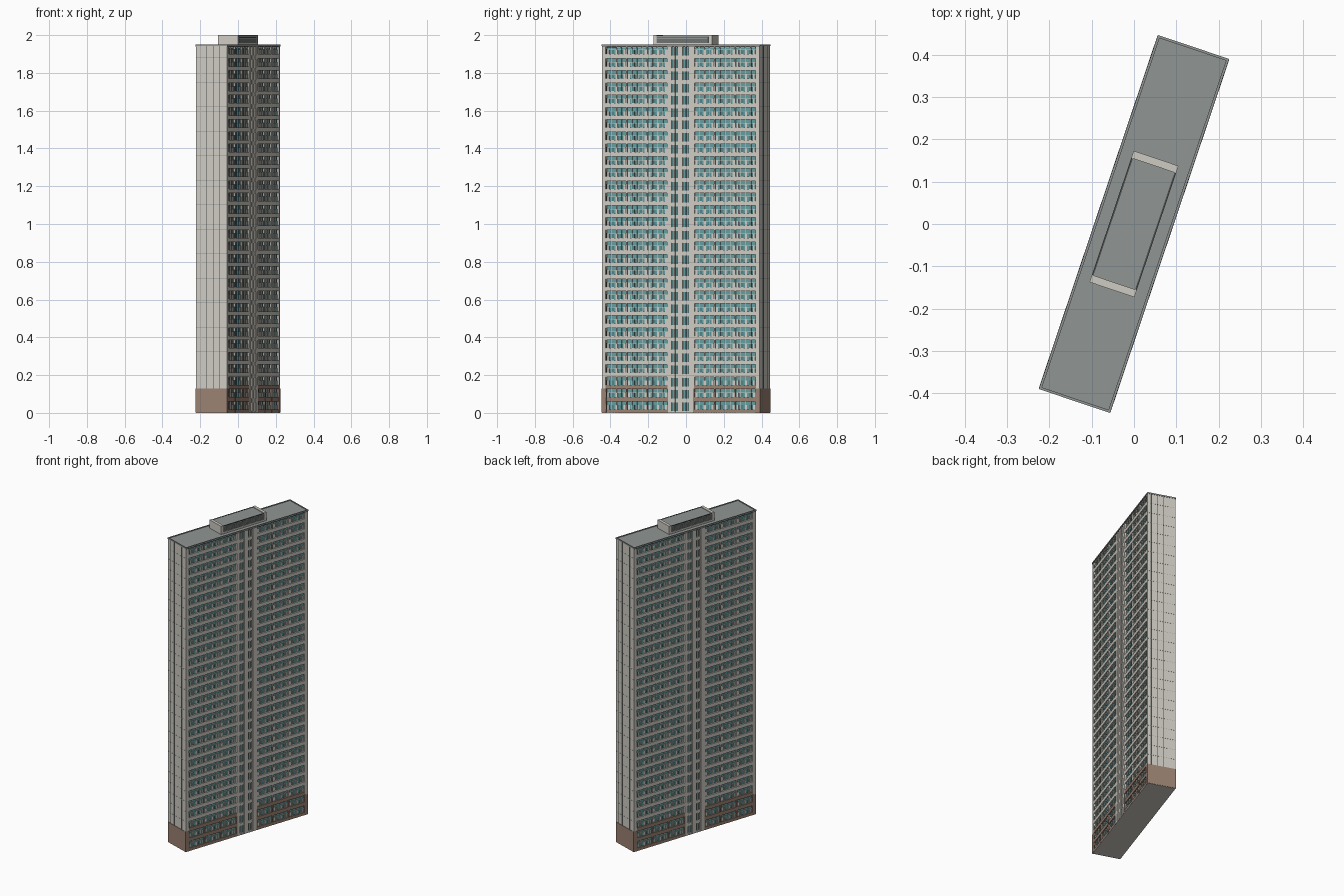
import bpy, math
from mathutils import Matrix

cube = bpy.data.objects.get("Cube")
if cube:
    bpy.data.objects.remove(cube)


def material(name, r, g, b):
    m = bpy.data.materials.new(name)
    m.use_nodes = True
    m.diffuse_color = (r, g, b, 1)
    m.node_tree.nodes["Principled BSDF"].inputs["Base Color"].default_value = (r, g, b, 1)
    return m


WALL = material("off white concrete", 0.62, 0.60, 0.54)
GLASS = material("teal glass", 0.13, 0.34, 0.35)
DEEP = material("deep teal glass", 0.08, 0.23, 0.25)
BROWN = material("brown cladding", 0.33, 0.22, 0.17)
ROOF = material("roof grey", 0.28, 0.30, 0.29)
DARK = material("dark trim", 0.07, 0.075, 0.075)

TURN = Matrix.Rotation(math.radians(-18.6), 4, 'Z')
HALF_TURN = Matrix.Rotation(math.pi, 4, 'Z')
FACES = [(0, 2, 3, 1), (4, 5, 7, 6), (0, 1, 5, 4), (2, 6, 7, 3), (0, 4, 6, 2), (1, 3, 7, 5)]


def build(name, mat, boxes, both=True):
    """One object from (x0, x1, y0, y1, z0, z1) boxes, repeated on the opposite side."""
    verts, faces = [], []
    for spin in ([TURN, TURN @ HALF_TURN] if both else [TURN]):
        for x0, x1, y0, y1, z0, z1 in boxes:
            n = len(verts)
            verts += [spin @ Matrix.Translation((x, y, z)).to_translation()
                      for x in (x0, x1) for y in (y0, y1) for z in (z0, z1)]
            faces += [[n + k for k in f] for f in FACES]
    mesh = bpy.data.meshes.new(name)
    mesh.from_pydata([tuple(v) for v in verts], [], faces)
    mesh.materials.append(mat)
    ob = bpy.data.objects.new(name, mesh)
    bpy.context.collection.objects.link(ob)
    return ob


W, L, TOP = 0.087, 0.44, 1.945      # half width, half length, wall height
FLOORS = 30
H = TOP / FLOORS
CORE, EDGE, IN = 0.073, 0.419, 0.078  # core edge, window edge, glass depth
BAY = (EDGE - CORE) / 3
BASE = 2 * H

# Main mass: glazed body, end walls, base cladding
build("glazed_body", GLASS, [(-IN, IN, -EDGE, EDGE, 0.002, TOP - 0.01)], False)
build("end_wall", WALL, [(-W, W, -L, -EDGE, 0, TOP)])
build("ground_slab", WALL, [(-W, W, -EDGE, EDGE, 0, 0.004)], False)
build("end_base_cladding", BROWN, [(-W - 0.001, W + 0.001, -L - 0.002, -EDGE, 0.001, BASE)])

# End wall panel joints
build("end_vertical_joints", DARK,
      [(x - 0.001, x + 0.001, -L - 0.001, -L + 0.001, BASE, TOP) for x in (-0.064, -0.027, 0.01, 0.046)])
build("end_floor_joints", ROOF,
      [(-W, W, -L - 0.0006, -L + 0.001, i * H - 0.0005, i * H + 0.0005) for i in range(3, FLOORS)])

# Long facades
wall_bands, brown_bands, infill, low_glass, transoms = [], [], [], [], []
core_bands, core_bars = [], []
for i in range(FLOORS):
    z = i * H
    for side in (-1, 1):
        y0, y1 = sorted((side * CORE, side * EDGE))
        band = brown_bands if i < 3 else wall_bands
        band.append((IN, W, y0, y1, max(z - 0.004, 0.001), z + 0.019))
        transoms.append((IN, IN + 0.003, y0, y1, z + 0.0405, z + 0.0425))
        for b in range(3):
            start = y0 + b * BAY
            # lower zone: solid infill beside deep windows
            for a, c in ((0.05, 0.15), (0.46, 0.56), (0.85, 0.95)):
                infill.append((IN, IN + 0.003, start + a * BAY, start + c * BAY, z + 0.019, z + 0.041))
            for a, c in ((0.24, 0.38), (0.64, 0.78)):
                low_glass.append((IN, IN + 0.0015, start + a * BAY, start + c * BAY, z + 0.019, z + 0.041))
    core_bands.append((IN, W - 0.002, -CORE, CORE, max(z - 0.009, 0.001), z + 0.011))
wall_bands.append((IN, W, -EDGE, EDGE, TOP - 0.007, TOP))
build("floor_bands", WALL, wall_bands)
build("base_floor_bands", BROWN, brown_bands)
build("window_transoms", WALL, transoms)
build("window_infill_panels", WALL, infill)
build("lower_windows", DEEP, low_glass)
build("core_floor_bands", WALL, core_bands)

# Vertical bars: thin mullions, bay piers, solid core with slot windows
mullions, piers, base_piers = [], [], []
for side in (-1, 1):
    for b in range(4):
        y = side * (CORE + b * BAY)
        piers.append((IN, W - 0.001, y - 0.003, y + 0.003, BASE, TOP))
        base_piers.append((IN, W + 0.001, y - 0.003, y + 0.003, 0.001, BASE))
        if b < 3:
            for k in range(1, 4):
                m = y + side * k * BAY / 4
                mullions.append((IN, IN + 0.004, m - 0.0012, m + 0.0012, 0.002, TOP))
for a, b in ((-CORE, -0.051), (-0.038, -0.031), (-0.018, 0.010), (0.023, 0.030), (0.043, CORE)):
    core_bars.append((IN, W, a, b, 0.001, TOP))
build("window_mullions", WALL, mullions)
build("bay_piers", WALL, piers)
build("base_piers", BROWN, base_piers)
build("core_piers", WALL, core_bars)
build("balcony_dividers", DARK,
      [(IN, W + 0.001, y - 0.001, y + 0.001, i * H + 0.019, i * H + 0.045)
       for i in range(FLOORS) for y in (-CORE - 2 * BAY - 0.004, CORE + BAY - 0.004, -EDGE + 0.004)])

# Roof deck with a low parapet
build("roof_deck", ROOF, [(-W, W, -L, L, TOP - 0.003, TOP + 0.002)], False)
build("parapet_long", ROOF, [(W - 0.004, W + 0.002, -L - 0.002, L + 0.002, TOP - 0.003, TOP + 0.006)])
build("parapet_end", ROOF, [(-W, W, -L - 0.002, -L + 0.004, TOP - 0.003, TOP + 0.006)])
build("parapet_shadow_line", DARK, [(W, W + 0.0025, -L, L, TOP - 0.005, TOP - 0.002)])

# Rooftop plant room: pale end walls, grey roof, louvred long sides
PW, PL = 0.056, 0.163
build("plant_room", ROOF, [(-PW + 0.003, PW - 0.003, -PL, PL, TOP, 1.996)], False)
build("plant_end_wall", WALL, [(-PW, PW, -PL - 0.001, -PL + 0.017, TOP, 2.0)])
build("plant_side_sill", WALL, [(PW - 0.004, PW, -PL, PL, TOP, 1.958)])
build("plant_louvre_panel", DARK, [(PW - 0.004, PW - 0.002, -PL + 0.02, PL - 0.02, 1.958, 1.991)])
build("plant_louvre_slats", ROOF,
      [(PW - 0.003, PW, -PL + 0.02, PL - 0.02, 1.961 + k * 0.0065, 1.9648 + k * 0.0065) for k in range(5)])
build("plant_roof_edge", DARK, [(PW - 0.004, PW, -PL + 0.017, PL - 0.017, 1.994, 1.998)])
